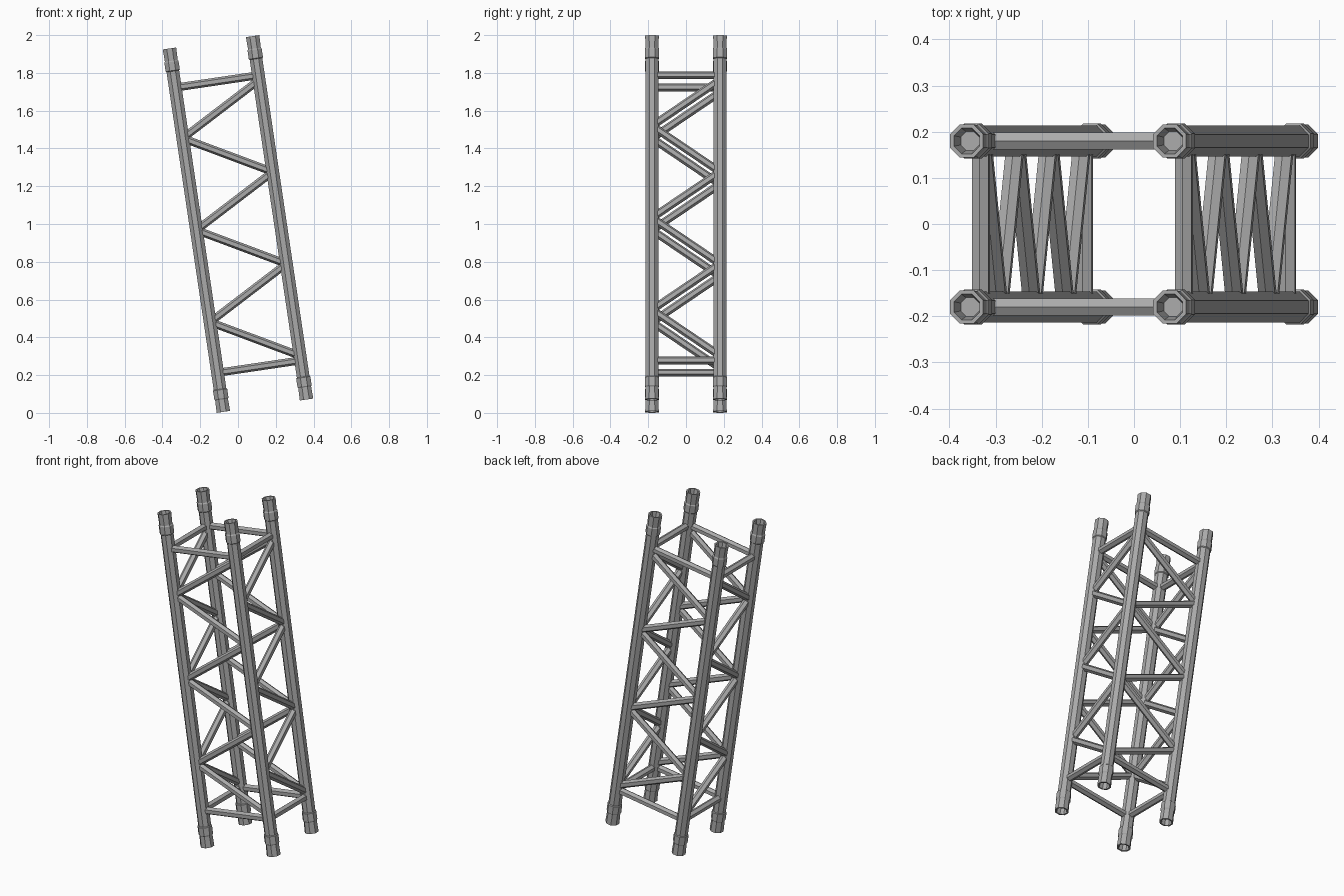
import bpy, bmesh
from math import sin, cos, pi, radians
from mathutils import Vector, Matrix

cube = bpy.data.objects.get("Cube")
if cube:
    bpy.data.objects.remove(cube)

TILT = radians(8.44)
HALF = 0.9725            # half length along the truss axis
DX, DY = 0.2225, 0.18    # tube positions
STEP = 0.246             # spacing of the brace joints

metal = bpy.data.materials.new("grey metal")
metal.use_nodes = True
metal.diffuse_color = (0.4, 0.4, 0.4, 1)
metal.node_tree.nodes["Principled BSDF"].inputs["Base Color"].default_value = (0.4, 0.4, 0.4, 1)

# Whole truss leans sideways about its centre
LEAN = Matrix.Translation((0, 0, 1)) @ Matrix.Rotation(-TILT, 4, 'Y')


def lathe(name, profile, sides, matrix):
    """Revolve (radius, height) points round z; zero radius closes the end."""
    bm = bmesh.new()
    rings = []
    for r, z in profile:
        if r == 0:
            rings.append([bm.verts.new((0, 0, z))] * sides)
        else:
            angles = [2 * pi * (i + 0.5) / sides for i in range(sides)]
            rings.append([bm.verts.new((r * cos(a), r * sin(a), z)) for a in angles])
    for low, high in zip(rings, rings[1:]):
        for i in range(sides):
            j = (i + 1) % sides
            quad = [low[i], low[j], high[j], high[i]]
            bm.faces.new(list(dict.fromkeys(quad)))
    bmesh.ops.recalc_face_normals(bm, faces=bm.faces)
    bm.transform(LEAN @ matrix)
    mesh = bpy.data.meshes.new(name)
    bm.to_mesh(mesh)
    bm.free()
    mesh.materials.append(metal)
    obj = bpy.data.objects.new(name, mesh)
    bpy.context.collection.objects.link(obj)


def brace(name, a, b, radius=0.021):
    """Six-sided bar between two joints."""
    a, b = Vector(a), Vector(b)
    along = (b - a).normalized()
    # Keep one flat of the bar parallel to the truss face
    face = Vector((0, 1, 0)) if abs(along.y) < 0.01 else Vector((1, 0, 0))
    frame = Matrix((face, along.cross(face), along)).transposed().to_4x4()
    length = (b - a).length
    lathe(name, [(0, 0), (radius, 0), (radius, length), (0, length)], 6,
          Matrix.Translation(a) @ frame)


# Main tubes, each with a collar and a hollow socket at both ends
top = [(0.0365, HALF - 0.18), (0.0365, HALF - 0.122), (0.041, HALF - 0.118),
       (0.041, HALF - 0.072), (0.037, HALF - 0.066), (0.039, HALF),
       (0.030, HALF), (0.022, HALF - 0.05), (0, HALF - 0.05)]
tube = [(r, -z) for r, z in reversed(top)] + top
for side, sx in (("left", 1), ("right", -1)):
    for end, sy in (("front", -1), ("back", 1)):
        lathe(f"{end}_{side}_tube", tube, 8, Matrix.Translation((sx * DX, sy * DY, 0)))

# Zigzag heights, and which side each joint is on
joints = [(1 if k % 2 else -1, k * STEP) for k in range(-3, 4)]

# Front and back faces
for end, y in (("front", -DY), ("back", DY)):
    for (s0, z0), (s1, z1) in zip(joints, joints[1:]):
        brace(f"{end}_diagonal", (s0 * DX, y, z0), (s1 * DX, y, z1))
    for z in (-0.763, 0.763):
        brace(f"{end}_crossbar", (-DX, y, z), (DX, y, z))

# Left and right faces
for side, x in (("left", DX), ("right", -DX)):
    for (s0, z0), (s1, z1) in zip(joints, joints[1:]):
        brace(f"{side}_diagonal", (x, s0 * DY, z0), (x, s1 * DY, z1))
    for z in (-0.763, 0.763):
        brace(f"{side}_crossbar", (x, -DY, z), (x, DY, z))
